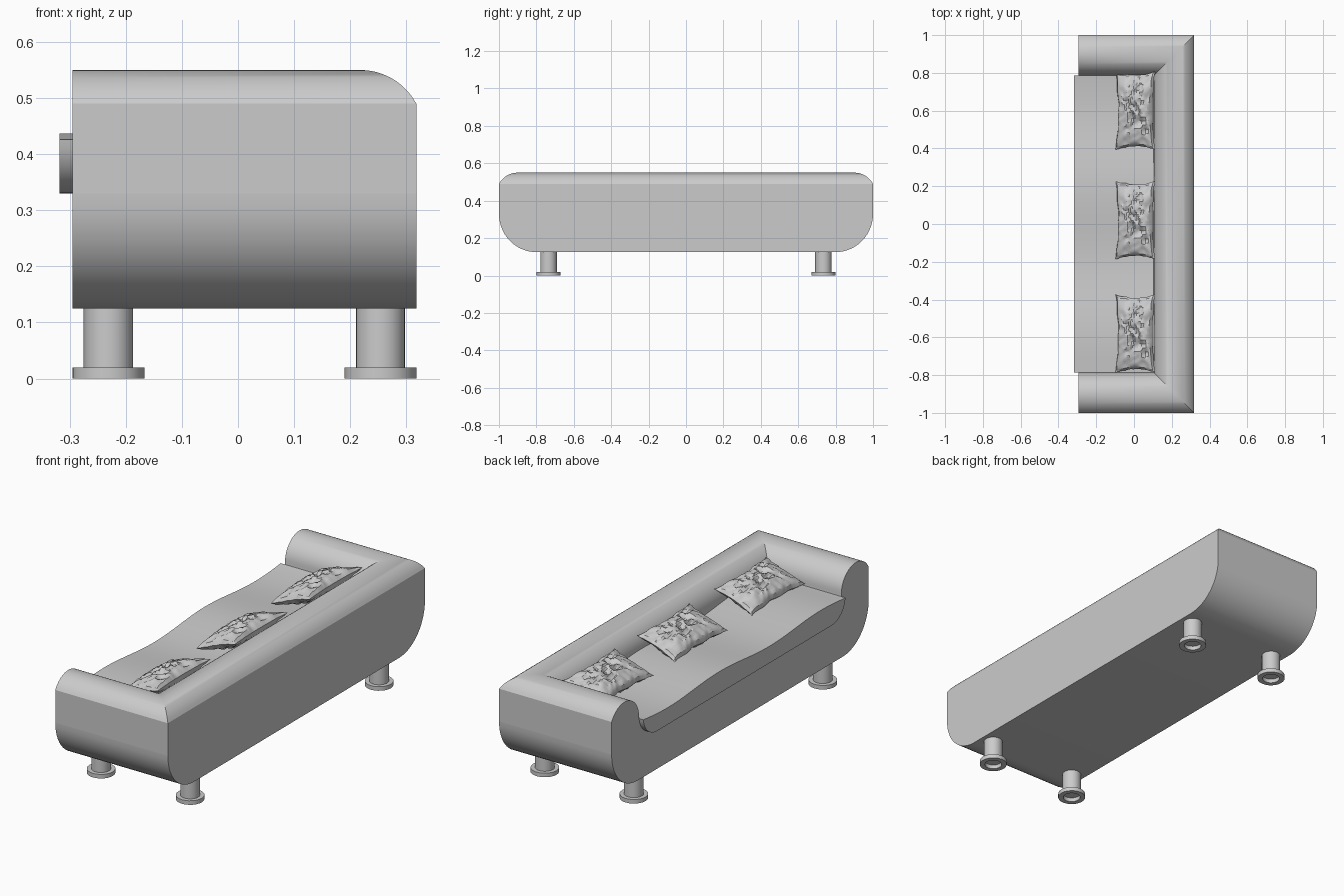
import bpy, bmesh
from math import sin, cos, pi, radians
from mathutils import Vector, noise

if "Cube" in bpy.data.objects:
    bpy.data.objects.remove(bpy.data.objects["Cube"])

GREY = (0.6, 0.6, 0.6, 1)
mat = bpy.data.materials.new("grey_fabric")
mat.use_nodes = True
mat.diffuse_color = GREY
for node in mat.node_tree.nodes:
    if node.type == 'BSDF_PRINCIPLED':
        node.inputs["Base Color"].default_value = GREY

FRONT, BACK = -0.295, 0.318     # open side and back of the body along x
ROLL, ROLL_Z, ROLL_D = 0.113, 0.437, 0.1
SEAT_Z = 0.33


def finish(name, bm, angle=30):
    bmesh.ops.recalc_face_normals(bm, faces=bm.faces)
    mesh = bpy.data.meshes.new(name)
    bm.to_mesh(mesh)
    bm.free()
    ob = bpy.data.objects.new(name, mesh)
    bpy.context.collection.objects.link(ob)
    mesh.materials.append(mat)
    bpy.ops.object.select_all(action='DESELECT')
    ob.select_set(True)
    bpy.context.view_layer.objects.active = ob
    bpy.ops.object.shade_smooth_by_angle(angle=radians(angle))
    return ob


def arc(cx, cy, rx, ry, a0, a1, n):
    angles = [radians(a0 + (a1 - a0) * i / n) for i in range(n + 1)]
    return [(cx + rx * cos(a), cy + ry * sin(a)) for a in angles]


def loft(bm, rings, closed=True, caps=True):
    rows = [[bm.verts.new(p) for p in ring] for ring in rings]
    for a, b in zip(rows, rows[1:]):
        n = len(a)
        for i in range(n if closed else n - 1):
            j = (i + 1) % n
            bm.faces.new((a[i], a[j], b[j], b[i]))
    if caps:
        bm.faces.new(rows[0])
        bm.faces.new(rows[-1])


def extrude_x(name, profile, x0, x1):
    bm = bmesh.new()
    loft(bm, [[(x, y, z) for y, z in profile] for x in (x0, x1)])
    return finish(name, bm)


# Base: block with rounded lower ends
half = arc(0.8, SEAT_Z, 0.2, 0.205, -90, 0, 14)
extrude_x("base", half + [(-y, z) for y, z in reversed(half)], FRONT, BACK)

# Arms and back: one rolled section swept round three sides with mitred corners
section = [(0, SEAT_Z)]
section += arc(ROLL_D, ROLL_Z, ROLL, ROLL, 152, 0, 22)
dip = 0.107
section += arc(ROLL_D + ROLL + dip, ROLL_Z, dip, dip, 180, 270, 10)[1:]
path = [(FRONT, -1, 0, 1), (BACK, -1, -1, 1), (BACK, 1, -1, -1), (FRONT, 1, 0, -1)]
bm = bmesh.new()
loft(bm, [[(px + max(d, 0) * dx, py + max(d, 0) * dy, z) for d, z in section]
          for px, py, dx, dy in path])
finish("arms_and_back", bm)

# Seat cushion: scooped underside with a wavy top
end = 1 - ROLL_D - ROLL
under = arc(end - dip, ROLL_Z, dip, dip, -90, -6, 10)
steps = 48
top = [(end * (1 - 2 * i / steps), 0.425 - 0.012 * sin(4 * pi * i / steps))
       for i in range(1, steps)]
extrude_x("seat_cushion", under + top + [(-y, z) for y, z in reversed(under)],
          -BACK, BACK - ROLL_D - ROLL + 0.003)


# Scatter pillows: pinched corners, creased skin, leaning on the back
def pillow(name, y):
    bm = bmesh.new()
    for side in (1, -1):
        grid = bmesh.ops.create_grid(bm, x_segments=22, y_segments=36, size=1)
        for v in grid["verts"]:
            a, b = v.co.x, v.co.y
            puff = max(0, (1 - a * a) * (1 - b * b)) ** 0.45
            crease = abs(noise.noise(Vector((a * 2.2 + b, b * 3.5 - a, side * 3))))
            fine = abs(noise.noise(Vector((a * 4 - b * 2, b * 5 + a * 3, side * 7))))
            height = puff * (0.056 - 0.035 * crease - 0.015 * fine)
            wobble = 0.006 * noise.noise(Vector((a * 3, b * 3, 1)))
            v.co = (a * 0.112 * (1 - 0.14 * (1 - b * b)) + wobble,
                    b * 0.207 * (1 - 0.09 * (1 - a * a)) + wobble,
                    side * height + 0.5 * wobble)
    bmesh.ops.remove_doubles(bm, verts=bm.verts, dist=0.0002)
    ob = finish(name, bm, 28)
    ob.location = (0.007, y, 0.474)
    ob.rotation_euler = (0, radians(-20), 0)


for name, y in (("pillow_right", -0.58), ("pillow_middle", 0.02), ("pillow_left", 0.6)):
    pillow(name, y)


# Legs: turned posts with a flanged foot, hollow underneath
def leg(name, x, y):
    post, foot, hole = 0.044, 0.064, 0.04
    outline = [(post, 0.13), (post, 0.02), (foot, 0.02), (foot, 0), (hole, 0), (hole, 0.02)]
    n = 24
    bm = bmesh.new()
    loft(bm, [[(x + r * cos(2 * pi * i / n), y + r * sin(2 * pi * i / n), z)
               for i in range(n)] for r, z in outline])
    finish(name, bm)


for x, side in ((-0.231, "front"), (0.254, "back")):
    for y, end_name in ((-0.735, "right"), (0.735, "left")):
        leg(f"leg_{side}_{end_name}", x, y)
